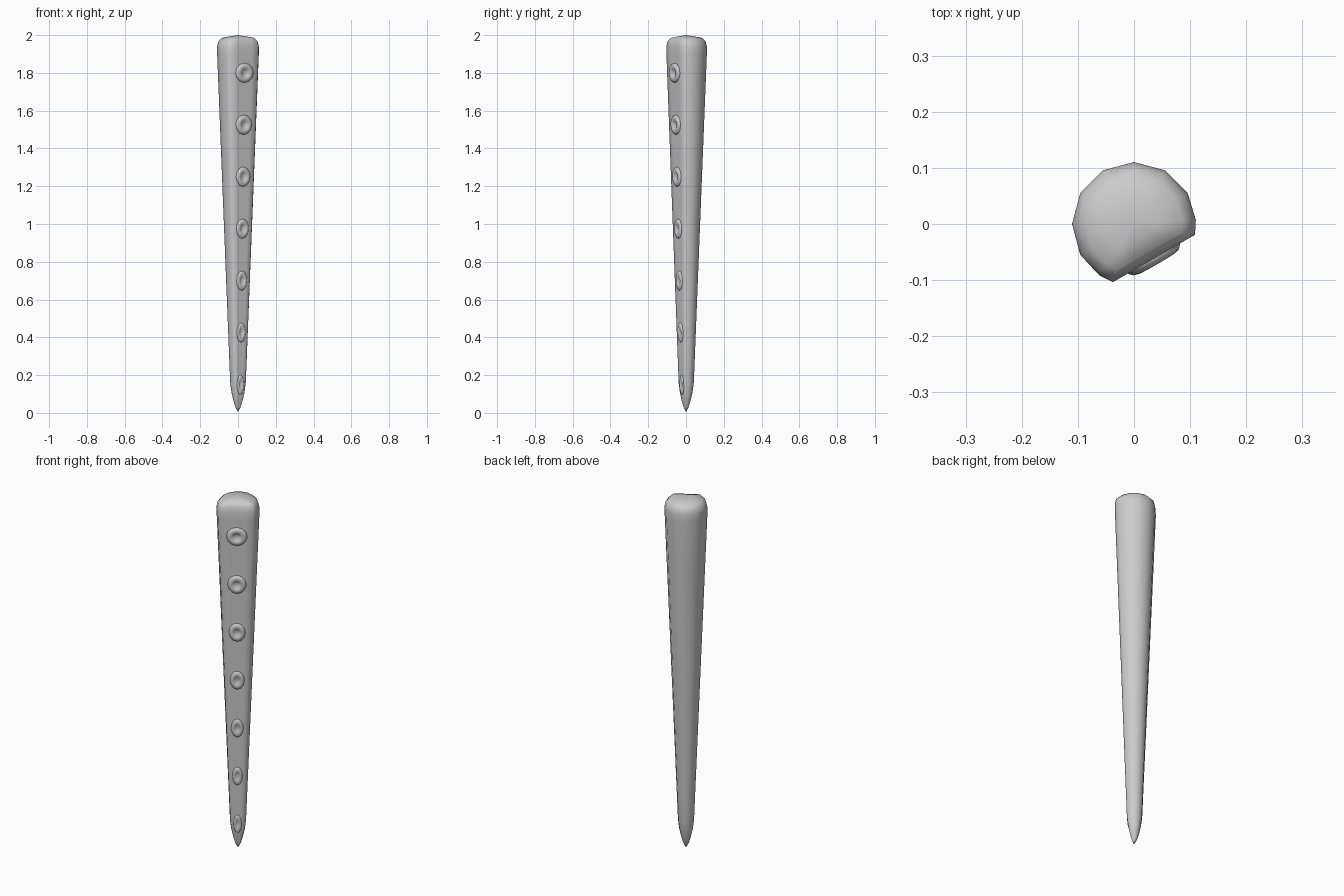
import bpy, bmesh
from math import sin, cos, pi, radians
from mathutils import Vector

if "Cube" in bpy.data.objects:
    bpy.data.objects.remove(bpy.data.objects["Cube"])

FACING = radians(-60)          # direction the flat sucker side faces
N = Vector((cos(FACING), sin(FACING), 0))
T = Vector((-sin(FACING), cos(FACING), 0))


def taper(z):
    return (0.035 + 0.0397 * z) / 0.112


def place(u, n, z, s):
    return T * (u * s) + N * (n * s) + Vector((0, 0, z))


def finish(name, bm):
    bmesh.ops.recalc_face_normals(bm, faces=bm.faces)
    for f in bm.faces:
        f.smooth = True
    me = bpy.data.meshes.new(name)
    bm.to_mesh(me)
    bm.free()
    ob = bpy.data.objects.new(name, me)
    bpy.context.collection.objects.link(ob)
    return ob


def skin(bm, rings, caps):
    for a, b in zip(rings, rings[1:]):
        for i in range(len(a)):
            j = (i + 1) % len(a)
            bm.faces.new((a[i], a[j], b[j], b[i]))
    for ring, tip in caps:
        for i in range(len(ring)):
            bm.faces.new((ring[i], ring[(i + 1) % len(ring)], tip))


# Tapered arm: round section with one flat side
section = [(0.112 * sin(radians(a)), 0.112 * cos(radians(a)))
           for a in (50, 64, 90, 120, 150, 180, 210, 240, 270, 296, 310)]
section += [(-0.045, 0.072), (0, 0.072), (0.045, 0.072)]
levels = [(0.03, 0.38), (0.07, 0.68), (0.11, 0.88), (0.16, 1)]
levels += [(0.16 + 1.74 * i / 8, 1) for i in range(1, 9)]
levels += [(1.94, 0.985), (1.967, 0.92), (1.985, 0.76), (1.993, 0.4)]
bm = bmesh.new()
rings = [[bm.verts.new(place(u, n, z, taper(z) * k)) for u, n in section]
         for z, k in levels]
skin(bm, rings, [(rings[0], bm.verts.new((0, 0, 0.005))),
                 (rings[-1], bm.verts.new((0, 0, 2.0)))])
finish("tentacle_arm", bm)

# Row of cupped suckers, narrowing with the arm
profile = [(0.058, 0.068), (0.056, 0.076), (0.049, 0.083), (0.038, 0.086),
           (0.027, 0.083), (0.019, 0.077), (0.012, 0.074)]
SEG = 12
for k in range(7):
    zc = 0.15 + 0.275 * k
    bm = bmesh.new()
    rings = []
    for r, n in profile:
        ring = []
        for i in range(SEG):
            a = 2 * pi * i / SEG
            z = zc + 0.92 * r * sin(a)
            ring.append(bm.verts.new(place(r * cos(a), n, z, taper(z))))
        rings.append(ring)
    centre = bm.verts.new(place(0, 0.073, zc, taper(zc)))
    skin(bm, rings, [(rings[-1], centre)])
    finish(f"sucker_{k + 1}", bm)
